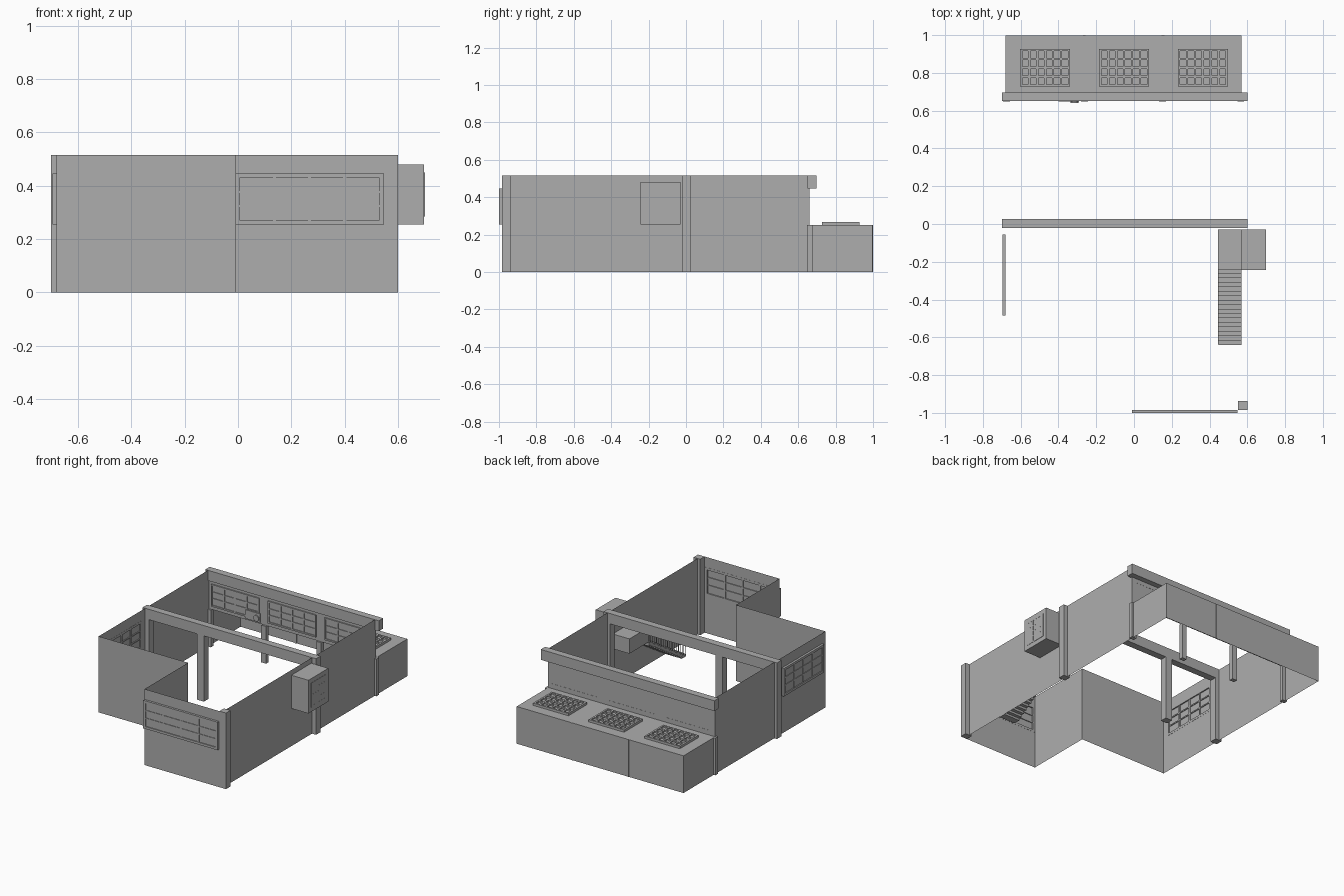
import bpy, bmesh, math
from mathutils import Vector

if "Cube" in bpy.data.objects:
    bpy.data.objects.remove(bpy.data.objects["Cube"])

GREY = bpy.data.materials.new("plain_grey")
GREY.diffuse_color = (0.42, 0.42, 0.42, 1)
GREY.use_nodes = True
GREY.node_tree.nodes["Principled BSDF"].inputs["Base Color"].default_value = GREY.diffuse_color

H, LOW = 0.515, 0.252            # wall height, lean-to roof height
XL, XR = -0.68, 0.57             # side walls
YF, YS, YB, YE = -0.985, -0.52, 0.66, 0.998   # front, step, back, lean-to end


def finish(name, bm):
    me = bpy.data.meshes.new(name)
    bm.to_mesh(me)
    bm.free()
    me.materials.append(GREY)
    ob = bpy.data.objects.new(name, me)
    bpy.context.collection.objects.link(ob)
    return ob


def add_box(bm, x0, x1, y0, y1, z0, z1):
    vs = bmesh.ops.create_cube(bm, size=1)["verts"]
    for v in vs:
        v.co = Vector(((x0 + x1) / 2 + v.co.x * (x1 - x0),
                       (y0 + y1) / 2 + v.co.y * (y1 - y0),
                       (z0 + z1) / 2 + v.co.z * (z1 - z0)))


def box(name, *dims):
    bm = bmesh.new()
    add_box(bm, *dims)
    return finish(name, bm)


def wall(name, axis, pos, a, b, z0, z1, holes=(), hz=(0, 0)):
    """Thin upright sheet along x or y, with window openings in one row."""
    bm = bmesh.new()

    def quad(u0, u1, w0, w1):
        pts = [(u0, w0), (u1, w0), (u1, w1), (u0, w1)]
        bm.faces.new([bm.verts.new((u, pos, w) if axis == "x" else (pos, u, w))
                      for u, w in pts])
    if not holes:
        quad(a, b, z0, z1)
    else:
        quad(a, b, z0, hz[0])
        quad(a, b, hz[1], z1)
        left = a
        for h0, h1 in holes:
            quad(left, h0, *hz)
            left = h1
        quad(left, b, *hz)
    return finish(name, bm)


def window(name, axis, d0, d1, pane, a, b, z0, z1, cols, rows, rim, bar=0.012):
    """Frame, glazing bars and pane; d0..d1 is the depth across the wall."""
    bm = bmesh.new()

    def piece(u0, u1, w0, w1, e0, e1):
        if axis == "x":
            add_box(bm, u0, u1, e0, e1, w0, w1)
        else:
            add_box(bm, e0, e1, u0, u1, w0, w1)
    piece(a, a + rim, z0, z1, d0, d1)
    piece(b - rim, b, z0, z1, d0, d1)
    piece(a + rim, b - rim, z0, z0 + rim, d0, d1)
    piece(a + rim, b - rim, z1 - rim, z1, d0, d1)
    e0, e1 = d0 + (d1 - d0) * 0.15, d1 - (d1 - d0) * 0.15
    for i in range(1, cols):
        u = a + rim + (b - a - 2 * rim) * i / cols
        piece(u - bar / 2, u + bar / 2, z0 + rim, z1 - rim, e0, e1)
    for j in range(1, rows):
        w = z0 + rim + (z1 - z0 - 2 * rim) * j / rows
        piece(a + rim, b - rim, w - bar / 3, w + bar / 3, e0, e1)
    piece(a + rim, b - rim, z0 + rim, z1 - rim, pane - 0.001, pane + 0.001)
    return finish(name, bm)


# Outer walls
wall("front_wall", "x", YF, -0.01, XR, 0, H, [(0.005, 0.535)], (0.27, 0.43))
wall("step_side_wall", "y", -0.01, YF, YS, 0, H)
wall("step_front_wall", "x", YS, XL, -0.01, 0, H)
wall("left_wall", "y", XL, YS, YB, 0, H, [(-0.47, -0.07)], (0.27, 0.43))
wall("right_wall", "y", XR, YF, YB, 0, H)

# Back wall above the lean-to, with three windows in a row
back_spans = [(-0.66, -0.30), (-0.235, 0.125), (0.19, 0.55)]
wall("back_wall", "x", YB, XL, XR, LOW, H, back_spans, (0.275, 0.425))
for i, (a, b) in enumerate(back_spans):
    window(f"back_window_{i + 1}", "x", YB - 0.008, YB + 0.001, YB - 0.001,
           a, b, 0.275, 0.425, 4, 3, 0.01)

# Front and left windows stand proud of the walls
window("front_window", "x", -1.0, YF + 0.001, -0.993, -0.01, 0.547,
       0.255, 0.445, 4, 3, 0.016)
window("left_window", "y", -0.695, XL + 0.001, -0.688, -0.485, -0.055,
       0.255, 0.445, 4, 3, 0.016)

# Beams and full-height columns
box("middle_beam", -0.70, 0.60, -0.022, 0.026, 0.445, H)
box("back_beam", -0.70, 0.60, 0.65, 0.697, 0.445, H)
box("front_column", 0.55, 0.60, -0.985, -0.937, 0, H)
for name, x in (("left", -0.675), ("inner", -0.265), ("right", 0.575)):
    box(f"{name}_column", x - 0.025, x + 0.025, -0.022, 0.026, 0, 0.445)

# Short posts under the back wall
for i in range(4):
    x = XL + 0.005 + (XR - XL - 0.01) * i / 3
    box(f"back_post_{i + 1}", x - 0.018, x + 0.018, 0.648, 0.676, 0, LOW)

# Lean-to: side and end walls, flat roof, joint strips
wall("lean_to_left", "y", XL, YB, YE, 0, LOW)
wall("lean_to_right", "y", XR, YB, YE, 0, LOW)
wall("lean_to_end", "x", YE, XL, XR, 0, LOW)
bm = bmesh.new()
bm.faces.new([bm.verts.new((x, y, LOW)) for x, y in
              ((XL, YB), (XR, YB), (XR, YE), (XL, YE))])
finish("lean_to_roof", bm)
for i in (1, 2):
    x = XL + (XR - XL) * i / 3
    box(f"joint_strip_{i}", x - 0.007, x + 0.007, YE - 0.004, 1.0, 0, LOW)

# Roof panels: flat base under a waffle of bars
for i, x0 in enumerate((-0.603, -0.185, 0.232)):
    x1, y0, y1, bar = x0 + 0.265, 0.727, 0.927, 0.012
    bm = bmesh.new()
    add_box(bm, x0, x1, y0, y1, LOW, 0.259)
    for c in range(7):
        u = x0 + (x1 - x0 - bar) * c / 6
        add_box(bm, u, u + bar, y0, y1, 0.259, 0.268)
    for r in range(5):
        v = y0 + (y1 - y0 - bar) * r / 4
        add_box(bm, x0, x1, v, v + bar, 0.259, 0.268)
    finish(f"roof_panel_{i + 1}", bm)

# Bay box on the right wall with a barred window
box("bay_box", XR, 0.698, -0.243, -0.03, 0.255, 0.48)
window("bay_window", "y", 0.696, 0.70, 0.698, -0.215, -0.058,
       0.285, 0.45, 3, 4, 0.01, 0.008)

# Landing block and stairs down towards the front
box("landing", 0.445, XR, -0.24, -0.03, 0.25, 0.35)
steps, y_top, run = 17, -0.24, 0.40
bm = bmesh.new()
for i in range(steps):
    y = y_top - run * i / steps
    z = 0.25 * (1 - i / steps)
    add_box(bm, 0.447, XR - 0.002, y - run / steps, y, max(0, z - 0.03), z)
finish("stairs", bm)

# Stair railing: thin balusters and a sloping handrail
bm = bmesh.new()
for i in range(steps):
    y = y_top - run * (i + 0.5) / steps
    z = 0.25 * (1 - i / steps)
    add_box(bm, 0.445, 0.448, y - 0.0015, y + 0.0015, z - 0.01, z + 0.08)
finish("balusters", bm)
rail = box("handrail", -0.002, 0.002, -0.232, 0.232, -0.003, 0.003)
rail.location = (0.4465, y_top - run / 2, 0.212)
rail.rotation_euler.x = math.atan2(0.25, run)

# Wall plate with a small round fitting inside the back wall
box("wall_plate", -0.40, -0.29, 0.648, 0.653, 0.265, 0.325)
bm = bmesh.new()
bmesh.ops.create_cone(bm, cap_ends=True, segments=12, radius1=0.02,
                      radius2=0.02, depth=0.008)
knob = finish("round_fitting", bm)
knob.location = (-0.315, 0.645, 0.29)
knob.rotation_euler.x = math.pi / 2
